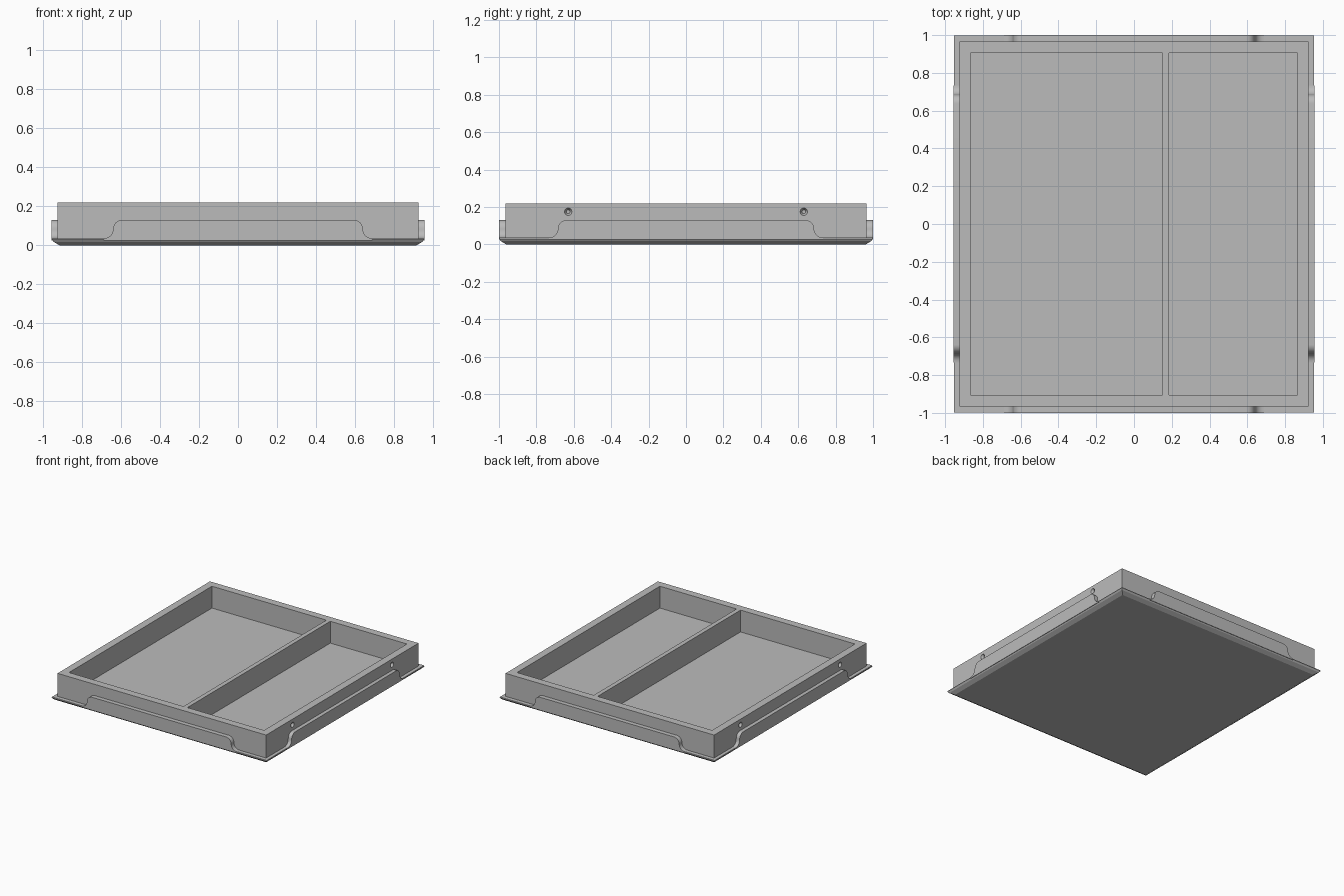
import bpy
import bmesh
from math import sin, cos, pi, radians
from mathutils import Matrix

old = bpy.data.objects.get("Cube")
if old:
    bpy.data.objects.remove(old, do_unlink=True)

grey = bpy.data.materials.new("light grey")
grey.use_nodes = True
COLOUR = (0.5, 0.5, 0.5, 1)
grey.diffuse_color = COLOUR
grey.node_tree.nodes["Principled BSDF"].inputs["Base Color"].default_value = COLOUR

HX, HY = 0.955, 1.0        # outer half sizes of the base
BX, BY = 0.925, 0.965      # outer half sizes of the tray body
TOP, FLOOR, LIP = 0.22, 0.045, 0.036
FLAP_TOP = 0.13


def finish(name, bm):
    bmesh.ops.recalc_face_normals(bm, faces=bm.faces[:])
    mesh = bpy.data.meshes.new(name)
    bm.to_mesh(mesh)
    bm.free()
    mesh.materials.append(grey)
    obj = bpy.data.objects.new(name, mesh)
    bpy.context.collection.objects.link(obj)
    return obj


def select_only(obj):
    bpy.ops.object.select_all(action='DESELECT')
    obj.select_set(True)
    bpy.context.view_layer.objects.active = obj


# Base pan: stacked rectangles give the chamfered underside and thin lip
def base_pan():
    bm = bmesh.new()
    rings = []
    for inset, z in [(0.04, 0), (0.01, 0.018), (0.001, 0.03), (0.003, LIP)]:
        x, y = HX - inset, HY - inset
        rings.append([bm.verts.new((sx * x, sy * y, z))
                      for sx, sy in [(-1, -1), (1, -1), (1, 1), (-1, 1)]])
    for low, high in zip(rings, rings[1:]):
        for i in range(4):
            j = (i + 1) % 4
            bm.faces.new((low[i], low[j], high[j], high[i]))
    bm.faces.new(rings[0])
    bm.faces.new(rings[-1])
    return finish("base_pan", bm)


# Tray body: a top grid with two sunk pockets and outer walls
def tray_body():
    bm = bmesh.new()
    xs = [-BX, -0.865, 0.15, 0.185, 0.865, BX]
    ys = [-BY, -0.905, 0.905, BY]
    grid = [[bm.verts.new((x, y, TOP)) for y in ys] for x in xs]
    pockets = []
    for i in range(len(xs) - 1):
        for j in range(len(ys) - 1):
            face = bm.faces.new((grid[i][j], grid[i + 1][j],
                                 grid[i + 1][j + 1], grid[i][j + 1]))
            if j == 1 and i in (1, 3):
                pockets.append(face)
    rim = [e for e in bm.edges if e.is_boundary]
    walls = bmesh.ops.extrude_edge_only(bm, edges=rim)["geom"]
    for v in walls:
        if isinstance(v, bmesh.types.BMVert):
            v.co.z = 0.02
    bmesh.ops.holes_fill(bm, edges=[e for e in bm.edges if e.is_boundary], sides=0)
    sunk = bmesh.ops.extrude_face_region(bm, geom=pockets)["geom"]
    for v in sunk:
        if isinstance(v, bmesh.types.BMVert):
            v.co.z = FLOOR
    bmesh.ops.delete(bm, geom=[f for f in pockets if f.is_valid], context='FACES_ONLY')
    return finish("tray_body", bm)


# Countersunk holes, two on each long side
def cut_holes(body):
    bm = bmesh.new()
    for side in (-1, 1):
        for y in (-0.63, 0.63):
            place = (Matrix.Translation((side * BX, y, 0.175))
                     @ Matrix.Rotation(side * pi / 2, 4, 'Y'))
            bmesh.ops.create_cone(bm, cap_ends=True, segments=20, radius1=0.01,
                                  radius2=0.03, depth=0.04, matrix=place)
    cutter = finish("hole_cutter", bm)
    cutter.hide_render = True
    mod = body.modifiers.new("holes", 'BOOLEAN')
    mod.operation = 'DIFFERENCE'
    mod.solver = 'EXACT'
    mod.object = cutter
    select_only(body)
    bpy.ops.object.modifier_apply(modifier=mod.name)
    bpy.data.objects.remove(cutter, do_unlink=True)


# Raised side flap with S-shaped ends, extruded from the body to the outer edge
def flap(name, bend, inner, outer, turn):
    r = (FLAP_TOP - LIP) / 2
    steps = [i / 8 * pi / 2 for i in range(9)]
    half = [(bend - r + r * sin(a), FLAP_TOP - r + r * cos(a)) for a in steps]
    half += [(bend + r - r * cos(a), LIP + r - r * sin(a)) for a in steps[1:]]
    half.append((bend + r, 0.026))
    outline = half + [(-x, z) for x, z in reversed(half)]
    bm = bmesh.new()
    face = bm.faces.new([bm.verts.new((x, -inner, z)) for x, z in outline])
    new = bmesh.ops.extrude_face_region(bm, geom=[face], use_keep_orig=True)["geom"]
    for v in new:
        if isinstance(v, bmesh.types.BMVert):
            v.co.y = -outer
    bm.transform(Matrix.Rotation(turn, 4, 'Z'))
    return finish(name, bm)


base_pan()
body = tray_body()
cut_holes(body)
flaps = [
    flap("front_flap", 0.64, BY - 0.005, HY, 0),
    flap("back_flap", 0.64, BY - 0.005, HY, pi),
    flap("left_flap", 0.685, BX - 0.005, HX, pi / 2),
    flap("right_flap", 0.685, BX - 0.005, HX, -pi / 2),
]
for obj in flaps + [body]:
    select_only(obj)
    bpy.ops.object.shade_smooth_by_angle(angle=radians(30))
